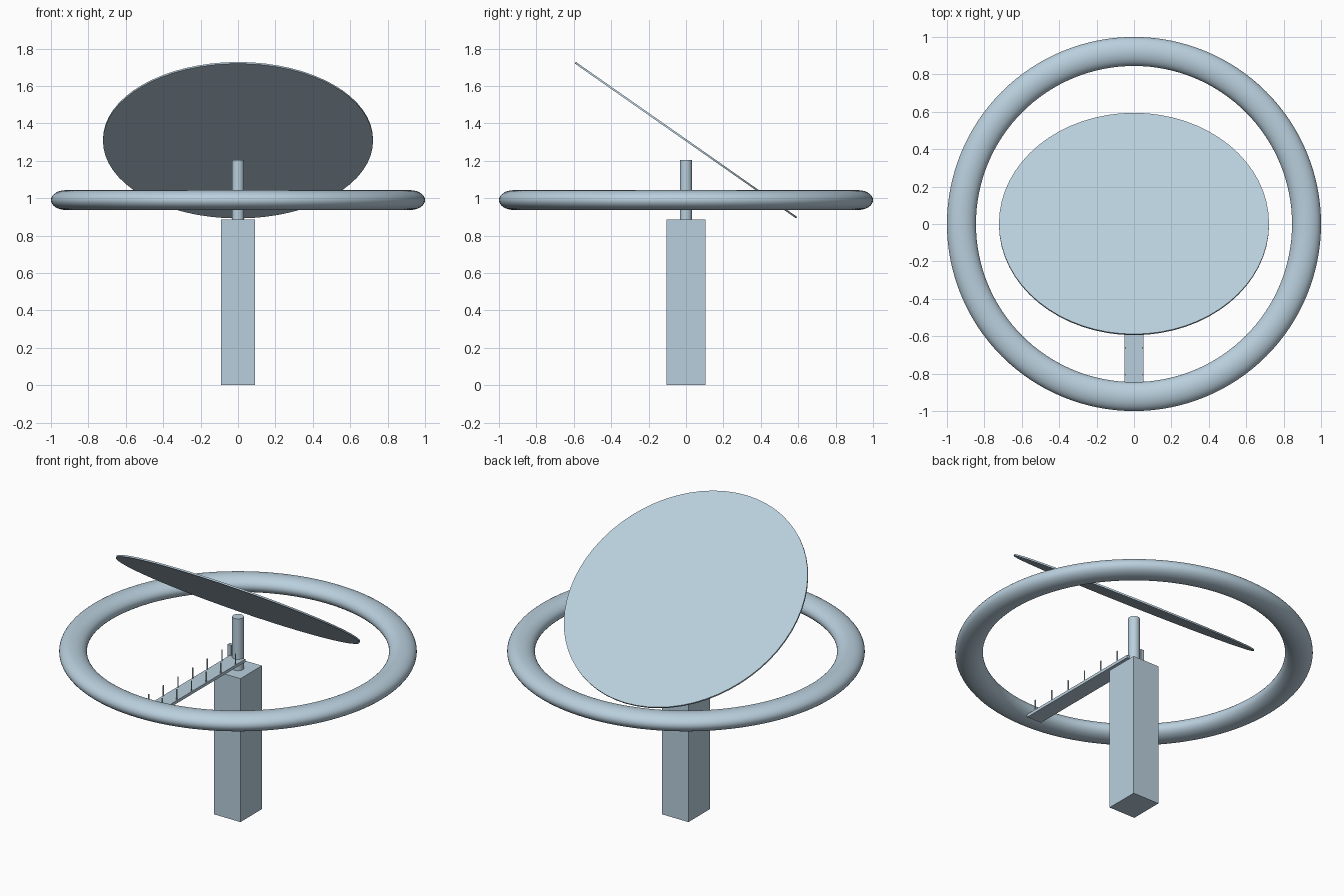
import bpy
import math

cube = bpy.data.objects.get("Cube")
if cube:
    bpy.data.objects.remove(cube, do_unlink=True)

mat = bpy.data.materials.new("pale_blue")
COLOUR = (0.485, 0.624, 0.723, 1)
mat.diffuse_color = COLOUR
mat.use_nodes = True
mat.node_tree.nodes["Principled BSDF"].inputs["Base Color"].default_value = COLOUR


def finish(name, smooth=False):
    obj = bpy.context.object
    obj.name = name
    obj.data.materials.append(mat)
    if smooth:
        bpy.ops.object.shade_smooth_by_angle(angle=math.radians(40))
    return obj


def box(name, x, y, z):
    """Box spanning the given (low, high) ranges."""
    spans = (x, y, z)
    bpy.ops.mesh.primitive_cube_add(size=1, location=[(a + b) / 2 for a, b in spans])
    bpy.context.object.scale = [b - a for a, b in spans]
    bpy.ops.object.transform_apply(location=False, rotation=False, scale=True)
    return finish(name)


def rod(name, x, y, low, high, radius, sides=32):
    bpy.ops.mesh.primitive_cylinder_add(vertices=sides, radius=radius, depth=high - low,
                                        location=(x, y, (low + high) / 2))
    return finish(name, True)


# Pedestal and mast
box("pedestal", (-0.09, 0.09), (-0.105, 0.105), (0, 0.885))
rod("mast", 0, 0, 0.88, 1.205, 0.033)

# Ring with a flattened round section
bpy.ops.mesh.primitive_torus_add(major_radius=0.9225, minor_radius=0.0775,
                                 major_segments=128, minor_segments=32,
                                 location=(0, 0, 0.99))
bpy.context.object.scale.z = 0.68
bpy.ops.object.transform_apply(location=False, rotation=False, scale=True)
finish("ring", True)

# Tilted thin disc
bpy.ops.mesh.primitive_cylinder_add(vertices=64, radius=0.722, depth=0.01,
                                    location=(0, 0, 1.31),
                                    rotation=(math.radians(-35), 0, 0))
finish("tilted_disc", True)

# Walkway from the mast to the ring
box("walkway", (-0.05, 0.05), (-0.87, 0.0), (0.937, 0.955))
box("walkway_end_post", (-0.064, -0.04), (-0.012, 0.012), (0.937, 1.02))

# Thin posts along both walkway edges
for i in range(6):
    for side, x in (("right", -0.046), ("left", 0.046)):
        rod(f"{side}_walkway_post_{i + 1}", x, -0.09 - i * 0.143, 0.95, 1.02, 0.004, 8)
